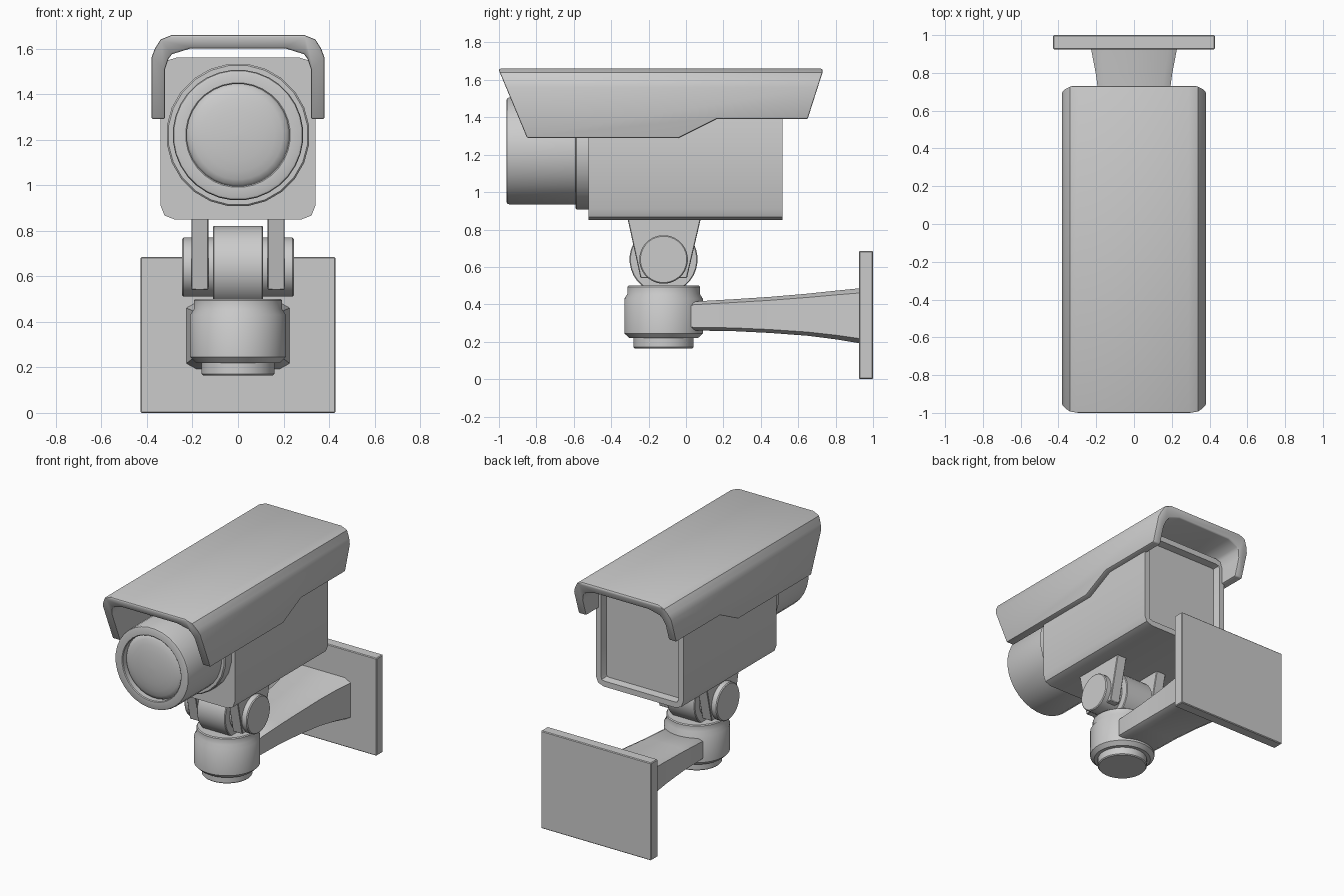
import bpy, bmesh, math
from mathutils import Vector

if "Cube" in bpy.data.objects:
    bpy.data.objects.remove(bpy.data.objects["Cube"])


def finish(name, bm, bevel=0.0, segs=2, smooth=True):
    bmesh.ops.remove_doubles(bm, verts=bm.verts, dist=1e-5)
    bmesh.ops.recalc_face_normals(bm, faces=bm.faces)
    me = bpy.data.meshes.new(name)
    bm.to_mesh(me)
    bm.free()
    ob = bpy.data.objects.new(name, me)
    bpy.context.collection.objects.link(ob)
    if bevel:
        add_bevel(ob, bevel, segs)
    if smooth:
        shade(ob)
    return ob


def activate(ob):
    bpy.ops.object.select_all(action='DESELECT')
    ob.select_set(True)
    bpy.context.view_layer.objects.active = ob


def add_bevel(ob, width, segs):
    activate(ob)
    m = ob.modifiers.new("bevel", 'BEVEL')
    m.width, m.segments = width, segs
    m.limit_method, m.angle_limit = 'ANGLE', math.radians(40)
    bpy.ops.object.modifier_apply(modifier=m.name)


def shade(ob):
    activate(ob)
    bpy.ops.object.shade_smooth_by_angle(angle=math.radians(35))


def loft(rings):
    """Closed skin through rings of equal point count, capped at both ends."""
    bm = bmesh.new()
    vs = [[bm.verts.new(p) for p in r] for r in rings]
    n = len(vs[0])
    for a, b in zip(vs, vs[1:]):
        for i in range(n):
            j = (i + 1) % n
            bm.faces.new((a[i], a[j], b[j], b[i]))
    bm.faces.new(vs[0])
    bm.faces.new(vs[-1])
    return bm


def prism(pts, axis, a, b):
    """Extrude a 2D outline along x (outline in y,z) or y (outline in x,z)."""
    if axis == 'x':
        return loft([[(t, u, v) for u, v in pts] for t in (a, b)])
    return loft([[(u, t, v) for u, v in pts] for t in (a, b)])


def lathe(profile, centre, axis, n=32):
    """Revolve (radius, position) pairs around an axis."""
    rings = []
    for r, t in profile:
        ring = []
        for i in range(n):
            a = 2 * math.pi * (i + 0.5) / n
            c, s = r * math.cos(a), r * math.sin(a)
            p = {'x': (t, c, s), 'y': (c, t, s), 'z': (c, s, t)}[axis]
            ring.append(Vector(p) + Vector(centre))
        rings.append(ring)
    return loft(rings)


def mirrored(half):
    return half + [(-x, z) for x, z in reversed(half)]


# Sun hood: bent sheet section trimmed by its side outline
section = mirrored([(0.29, 1.66), (0.34, 1.64), (0.365, 1.60), (0.38, 1.56), (0.38, 1.25),
                    (0.32, 1.25), (0.32, 1.51), (0.305, 1.555), (0.29, 1.575), (0.21, 1.60)])
hood = finish("sun_hood", prism(section, 'y', -1.1, 0.9), smooth=False)
side = [(-1.0, 1.70), (-1.0, 1.65), (-0.85, 1.29), (-0.04, 1.29), (0.16, 1.39),
        (0.65, 1.39), (0.73, 1.64), (0.73, 1.70)]
cutter = finish("hood_trim", prism(side, 'x', -0.6, 0.6), smooth=False)
cutter.hide_render = True
activate(hood)
mod = hood.modifiers.new("trim", 'BOOLEAN')
mod.operation, mod.object, mod.solver = 'INTERSECT', cutter, 'EXACT'
bpy.ops.object.modifier_apply(modifier=mod.name)
bpy.data.objects.remove(cutter)
add_bevel(hood, 0.008, 2)
shade(hood)

# Camera housing with recessed back panel
outline = mirrored([(0.27, 1.56), (0.32, 1.545), (0.34, 1.50), (0.34, 0.91),
                    (0.323, 0.867), (0.28, 0.85)])
bm = prism(outline, 'y', -0.52, 0.515)
bmesh.ops.recalc_face_normals(bm, faces=bm.faces)
back = max(bm.faces, key=lambda f: f.calc_center_median().y)
bmesh.ops.inset_region(bm, faces=[back], thickness=0.04)
bmesh.ops.inset_region(bm, faces=[back], thickness=0.008, depth=-0.05)
finish("housing", bm)

# Lens collar, barrel and domed glass
lens = (0, 0, 1.22)
finish("lens_collar", lathe([(0.315, -0.51), (0.315, -0.585), (0.308, -0.592), (0.27, -0.592)],
                            lens, 'y', 24))
finish("lens_barrel", lathe([(0.287, -0.57), (0.287, -0.945), (0.283, -0.956), (0.273, -0.96),
                             (0.23, -0.96), (0.225, -0.955), (0.225, -0.90)], lens, 'y', 32))
dome = [(0.226 * math.cos(a), -0.915 - 0.045 * math.sin(a))
        for a in [math.radians(15 * k) for k in range(6)]]
finish("lens_glass", lathe([(0.226, -0.89)] + dome + [(0.004, -0.96)], lens, 'y', 32))

# Tilt joint: two hanger plates, axle and central knuckle
hanger = [(-0.315, 0.87), (-0.243, 0.54), (0.005, 0.54), (0.082, 0.87)]
for s, label in ((-1, "left"), (1, "right")):
    finish(label + "_hanger_plate", prism(hanger, 'x', s * 0.13, s * 0.205), 0.004, 1)
joint = (0, -0.12, 0.64)
finish("tilt_axle", lathe([(0.124, -0.245), (0.13, -0.239), (0.13, 0.239), (0.124, 0.245)],
                          joint, 'x'))
finish("tilt_knuckle", lathe([(0.177, -0.11), (0.182, -0.105), (0.182, 0.105), (0.177, 0.11)],
                             joint, 'x'))

# Swivel base
finish("swivel_base", lathe([(0.155, 0.165), (0.161, 0.171), (0.161, 0.22), (0.185, 0.22),
                             (0.211, 0.245), (0.211, 0.43), (0.195, 0.455), (0.195, 0.494),
                             (0.189, 0.50)], (0, -0.12, 0), 'z'))

# Wall arm: chamfered section widening toward the wall
rings = []
for y, w, lo, hi in ((0.02, 0.15, 0.265, 0.405), (0.04, 0.155, 0.26, 0.415),
                     (0.25, 0.158, 0.257, 0.427), (0.45, 0.167, 0.247, 0.44),
                     (0.65, 0.182, 0.232, 0.457), (0.8, 0.203, 0.213, 0.473),
                     (0.94, 0.23, 0.19, 0.487)):
    c = 0.2 * w
    d = 0.11 * w
    rings.append([(x, y, z) for x, z in mirrored([(w - c, hi), (w, hi - d),
                                                  (w, lo + d), (w - c, lo)])])
finish("wall_arm", loft(rings))

# Wall plate
plate = [(-0.428, 0.0), (0.428, 0.0), (0.428, 0.685), (-0.428, 0.685)]
finish("wall_plate", prism(plate, 'y', 0.925, 1.0), 0.005, 1)
